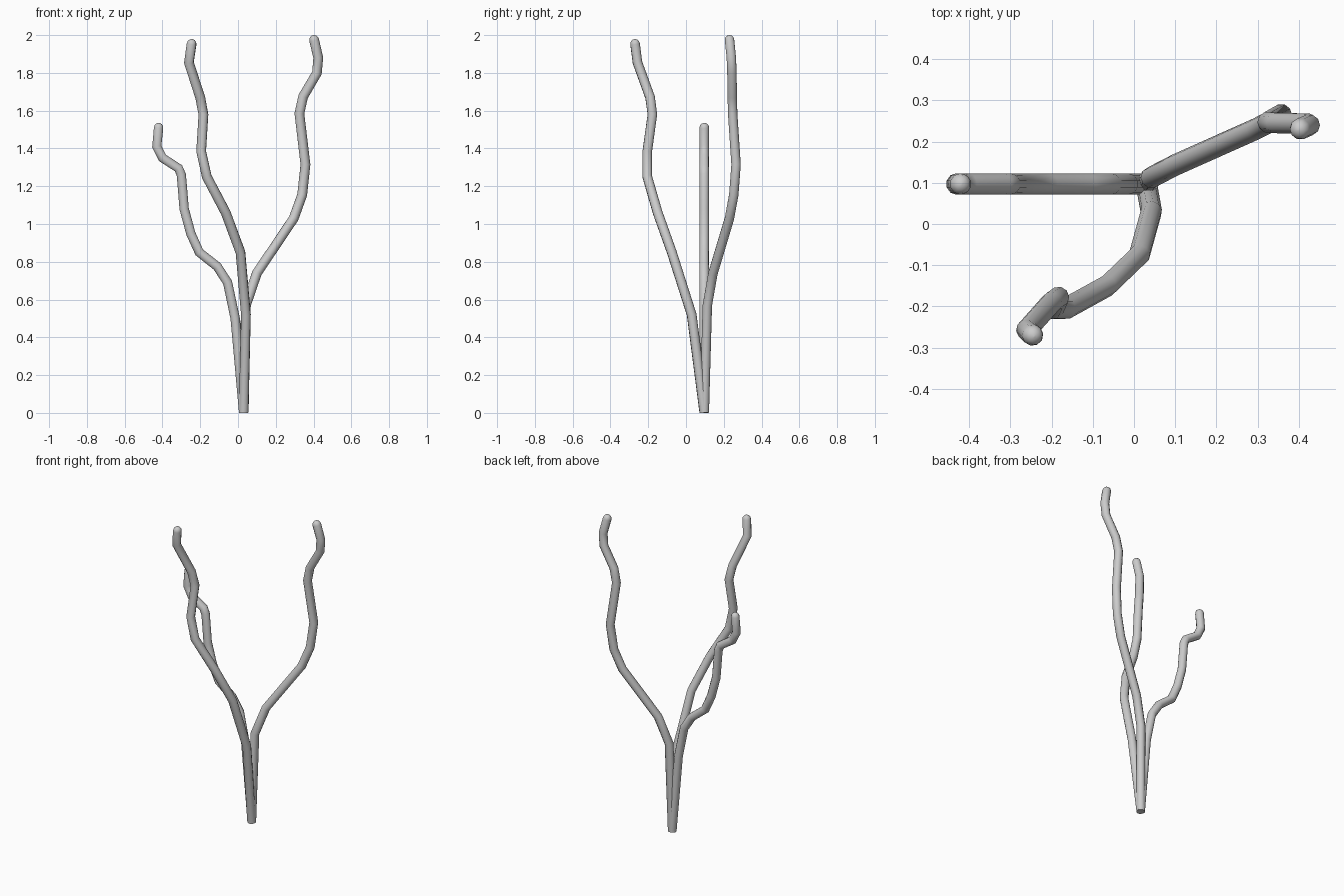
import bpy, math
from mathutils import Vector

if "Cube" in bpy.data.objects:
    bpy.data.objects.remove(bpy.data.objects["Cube"])

R = 0.026


def branch(name, pts):
    """Tube along a path, flat at the base and rounded at the tip."""
    pts = [Vector(p) for p in pts]
    d = (pts[-1] - pts[-2]).normalized()
    tip = pts[-1] - d * 0.004
    path = [(p, 1.0) for p in pts[:-1]]
    # Hemispherical tip from shrinking rings
    for deg in (0, 30, 55, 75, 88):
        a = math.radians(deg)
        path.append((tip + d * R * math.sin(a), math.cos(a)))

    cu = bpy.data.curves.new(name, 'CURVE')
    cu.dimensions = '3D'
    cu.bevel_depth = R
    cu.bevel_resolution = 3
    cu.use_fill_caps = True
    sp = cu.splines.new('POLY')
    sp.points.add(len(path) - 1)
    for pt, (co, r) in zip(sp.points, path):
        pt.co = (*co, 1)
        pt.radius = r
    ob = bpy.data.objects.new(name, cu)
    bpy.context.collection.objects.link(ob)
    bpy.ops.object.select_all(action='DESELECT')
    ob.select_set(True)
    bpy.context.view_layer.objects.active = ob
    bpy.ops.object.convert(target='MESH')
    bpy.ops.object.shade_smooth_by_angle(angle=math.radians(50))


BASE = (0.03, 0.097, 0.002)

# Short branch leaning left, in one plane
left = [(-0.015, 0.50), (-0.055, 0.69), (-0.11, 0.775), (-0.205, 0.85),
        (-0.25, 0.95), (-0.285, 1.08), (-0.30, 1.26), (-0.315, 1.295),
        (-0.40, 1.35), (-0.43, 1.41), (-0.42, 1.513)]
branch("left_branch", [BASE] + [(x, 0.097, z) for x, z in left])

# Tall branch curling toward the front
branch("front_branch", [
    BASE, (0.042, 0.03, 0.52), (0.013, -0.075, 0.85), (-0.065, -0.15, 1.06),
    (-0.165, -0.205, 1.25), (-0.195, -0.205, 1.385), (-0.183, -0.178, 1.58),
    (-0.20, -0.19, 1.67), (-0.26, -0.257, 1.855), (-0.245, -0.27, 1.957)])

# Tall branch leaning right and back
branch("right_branch", [
    BASE, (0.042, 0.113, 0.57), (0.10, 0.143, 0.74), (0.295, 0.23, 1.03),
    (0.34, 0.253, 1.155), (0.357, 0.265, 1.315), (0.325, 0.247, 1.585),
    (0.345, 0.245, 1.675), (0.418, 0.243, 1.80), (0.425, 0.24, 1.88),
    (0.402, 0.23, 1.978)])
